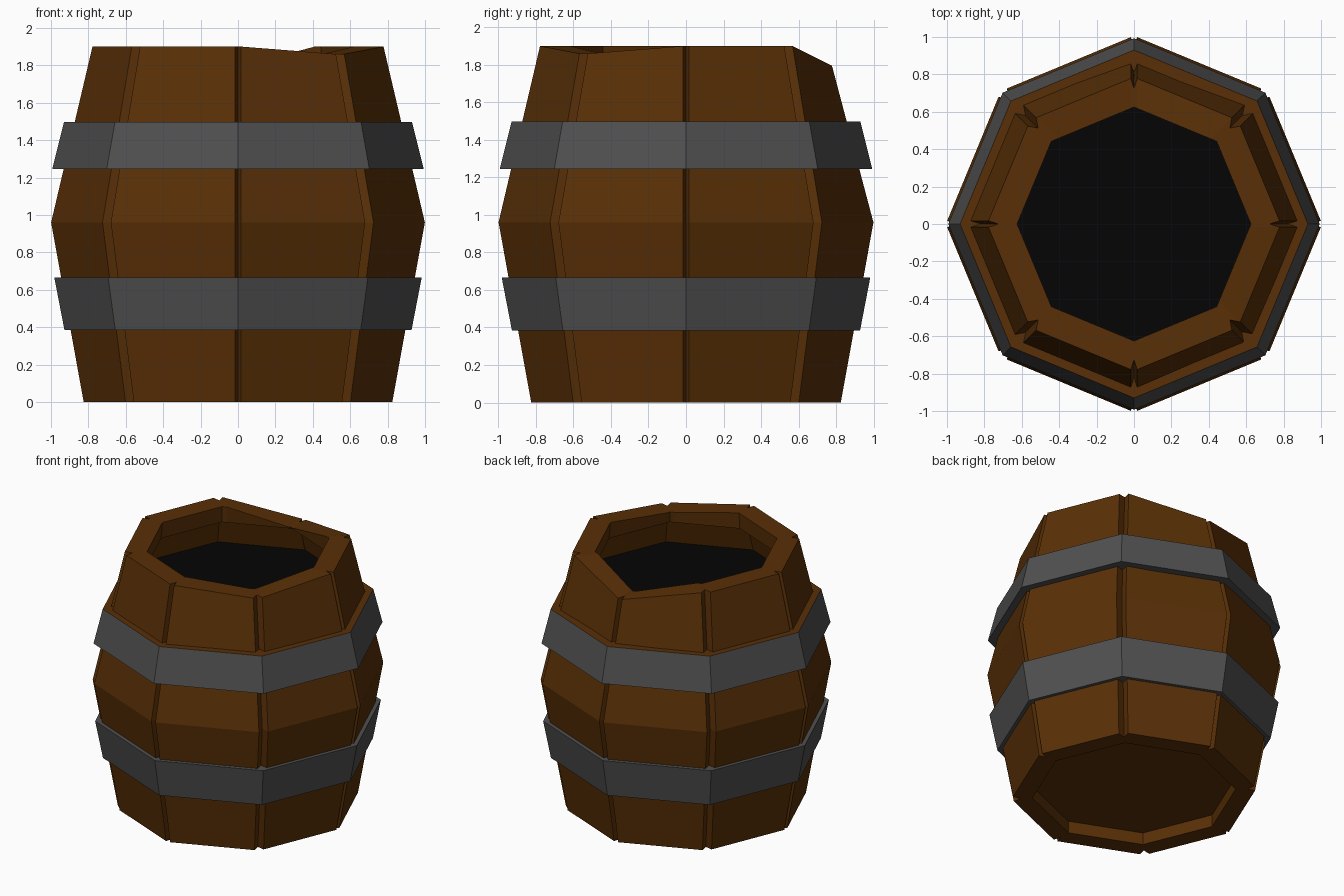
import bpy, bmesh
from math import cos, sin, pi
from mathutils import Vector

if "Cube" in bpy.data.objects:
    bpy.data.objects.remove(bpy.data.objects["Cube"])

SIDES = 8


def material(name, rgb):
    m = bpy.data.materials.new(name)
    m.diffuse_color = (*rgb, 1)
    m.use_nodes = True
    m.node_tree.nodes["Principled BSDF"].inputs["Base Color"].default_value = m.diffuse_color
    return m


wood = material("wood", (0.1, 0.029, 0.002))
iron = material("iron", (0.08, 0.08, 0.08))
dark = material("dark_inside", (0.0015, 0.0015, 0.0015))


def corner(i, r, z=0.0):
    a = 2 * pi * i / SIDES
    return Vector((r * cos(a), r * sin(a), z))


def finish(name, bm, *mats):
    bmesh.ops.recalc_face_normals(bm, faces=bm.faces)
    me = bpy.data.meshes.new(name)
    bm.to_mesh(me)
    bm.free()
    for m in mats:
        me.materials.append(m)
    ob = bpy.data.objects.new(name, me)
    bpy.context.collection.objects.link(ob)
    return ob


def loft(bm, rings, closed=False):
    """Join successive rings of vertices with quads."""
    pairs = list(zip(rings, rings[1:]))
    if closed:
        pairs.append((rings[-1], rings[0]))
    strips = []
    for a, b in pairs:
        n = len(a)
        strips.append([bm.faces.new((a[i], a[(i + 1) % n], b[(i + 1) % n], b[i]))
                       for i in range(n)])
    return strips


# Staves: profile of (radius, height, groove depth), from the bottom recess
# up the outside, over the rim and down the inside
PROFILE = [(0.69, 0.09, 0), (0.69, 0.0, 0), (0.832, 0.0, 0.06),
           (1.006, 0.96, 0.06), (0.785, 1.9, 0.06), (0.625, 1.9, 0),
           (0.635, 1.78, 0), (0.72, 1.78, 0), (0.80, 1.54, 0)]
WORN = {2: 0.105, 7: 0.04}      # rim corners worn lower

bm = bmesh.new()
rings = []
for r, z, depth in PROFILE:
    ring = []
    for i in range(SIDES):
        h = z - (WORN.get(i, 0) if z == 1.9 else 0)
        gap = 0.034 if i % 2 else 0.018
        c = corner(i, r, h)
        to_prev = (corner(i - 1, r, h) - c).normalized() * gap
        to_next = (corner(i + 1, r, h) - c).normalized() * gap
        if depth:       # V groove between neighbouring staves
            ring += [c + to_prev, corner(i, r - depth, h), c + to_next]
        else:
            ring += [c + to_prev, c, c + to_next]
    rings.append([bm.verts.new(p) for p in ring])
loft(bm, rings)
bm.faces.new(rings[0])          # bottom board
finish("staves", bm, wood)

# Dark surface inside
bm = bmesh.new()
bm.faces.new([bm.verts.new(corner(i, 0.80, 1.56)) for i in range(SIDES)])
finish("dark_inside", bm, dark)


# Hoops: sloped octagonal bands
def hoop(name, z0, r0, z1, r1, inner, top_wood=False):
    bm = bmesh.new()
    section = [(inner, z0), (r0, z0), (r1, z1), (inner, z1)]
    rings = [[bm.verts.new(corner(i, r, z)) for i in range(SIDES)] for r, z in section]
    strips = loft(bm, rings, closed=True)
    if top_wood:
        for f in strips[2]:
            f.material_index = 1
    finish(name, bm, iron, wood)


hoop("upper_hoop", 1.245, 0.993, 1.497, 0.93, 0.82, True)
hoop("lower_hoop", 0.385, 0.928, 0.665, 0.982, 0.82)
